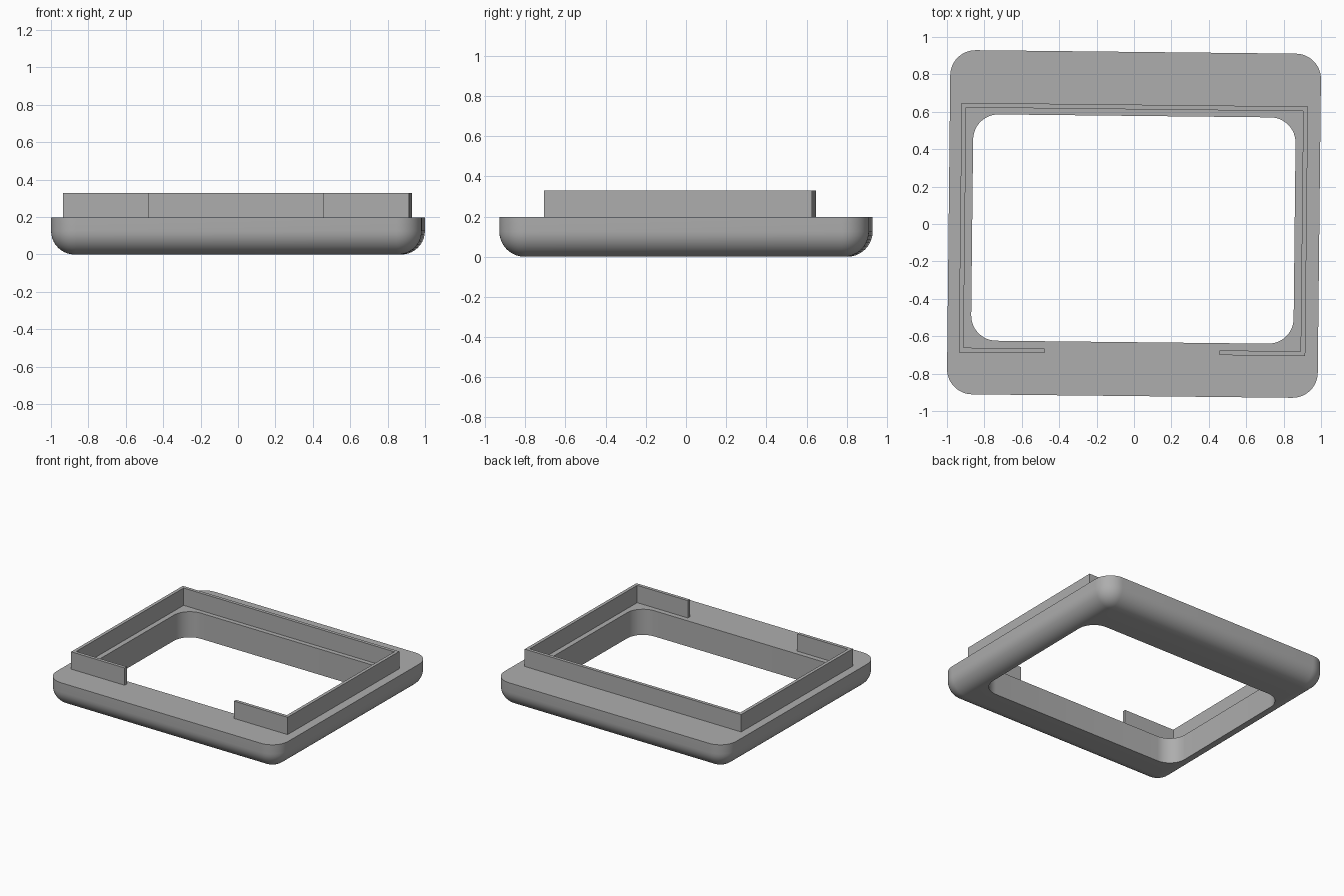
import bpy, bmesh
from math import sin, cos, pi, radians

cube = bpy.data.objects.get("Cube")
if cube:
    bpy.data.objects.remove(cube)

TURN = radians(-0.62)   # the whole part sits very slightly turned
TOP = 0.197             # top of the frame
RIM_TOP = 0.33

grey = bpy.data.materials.new("plain grey")
grey.use_nodes = True
grey.diffuse_color = (0.42, 0.42, 0.42, 1)
grey.node_tree.nodes["Principled BSDF"].inputs["Base Color"].default_value = (0.42, 0.42, 0.42, 1)


def rounded_rect(hx, hy, r, cx=0, cy=0, steps=12):
    """Counter-clockwise outline with four arc corners."""
    points = []
    for q, (sx, sy) in enumerate([(1, 1), (-1, 1), (-1, -1), (1, -1)]):
        for i in range(steps + 1):
            a = (q + i / steps) * pi / 2
            points.append((cx + sx * (hx - r) + r * cos(a),
                           cy + sy * (hy - r) + r * sin(a)))
    return points


def finish(name, bm):
    bmesh.ops.recalc_face_normals(bm, faces=bm.faces)
    mesh = bpy.data.meshes.new(name)
    bm.to_mesh(mesh)
    bm.free()
    mesh.materials.append(grey)
    obj = bpy.data.objects.new(name, mesh)
    obj.rotation_euler.z = TURN
    bpy.context.collection.objects.link(obj)
    return obj


# Frame: rounded slab with a filleted lower edge and a straight opening
HX, HY, CORNER, FILLET, STEPS = 0.991, 0.92, 0.135, 0.126, 10
loops = [(rounded_rect(HX, HY, CORNER), TOP)]
for i in range(STEPS + 1):
    a = i / STEPS * pi / 2
    inset = FILLET * (1 - cos(a))
    loops.append((rounded_rect(HX - inset, HY - inset, CORNER - inset),
                  FILLET * (1 - sin(a))))
opening = rounded_rect(0.862, 0.605, 0.135, -0.003, -0.027)
loops += [(opening, 0), (opening, TOP)]

bm = bmesh.new()
rings = [[bm.verts.new((x, y, z)) for x, y in pts] for pts, z in loops]
for k, ring in enumerate(rings):
    after = rings[(k + 1) % len(rings)]
    for i in range(len(ring)):
        j = (i + 1) % len(ring)
        bm.faces.new((ring[i], ring[j], after[j], after[i]))
frame = finish("frame", bm)
bpy.context.view_layer.objects.active = frame
frame.select_set(True)
bpy.ops.object.shade_smooth_by_angle(angle=radians(35))

# Raised rim: thin square-cornered wall, open in the middle of the front
X, BACK, FRONT, T, GAP, CX = 0.926, 0.638, -0.696, 0.025, 0.468, -0.003
half = [(GAP, FRONT), (X, FRONT), (X, BACK)]
half_inner = [(X - T, BACK - T), (X - T, FRONT + T), (GAP, FRONT + T)]


def mirrored(points):
    return [(-x, y) for x, y in reversed(points)]


outline = half + mirrored(half) + mirrored(half_inner) + half_inner
bm = bmesh.new()
low = [bm.verts.new((CX + x, y, TOP - 0.004)) for x, y in outline]
high = [bm.verts.new((CX + x, y, RIM_TOP)) for x, y in outline]
n = len(outline)
for i in range(n):
    j = (i + 1) % n
    bm.faces.new((low[i], low[j], high[j], high[i]))
# caps, as a strip of quads between the outer and inner outlines
for verts in (low, high):
    for i in range(n // 2 - 1):
        bm.faces.new((verts[i], verts[i + 1], verts[n - 2 - i], verts[n - 1 - i]))
finish("raised_rim", bm)
